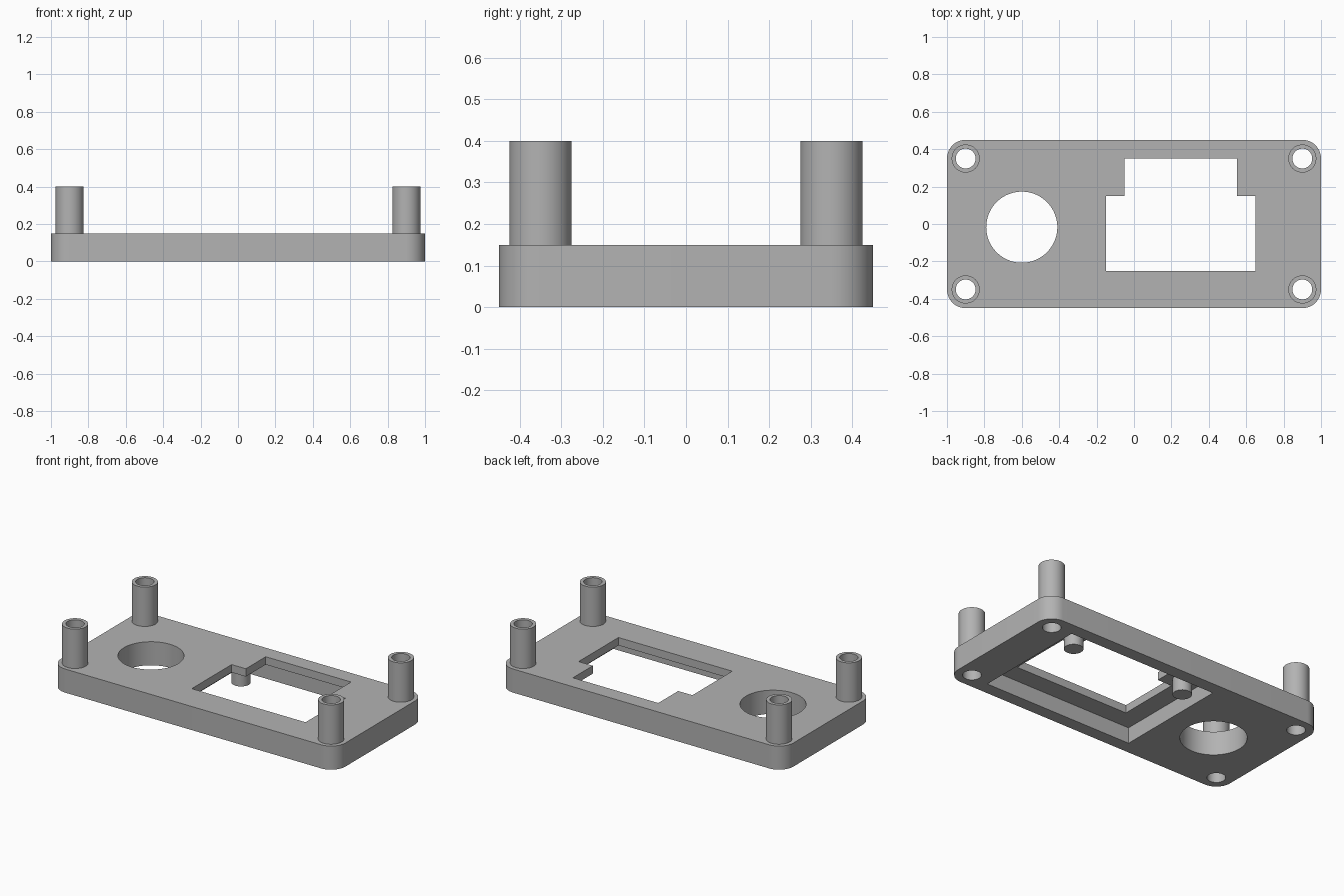
import bpy, bmesh
from math import cos, sin, pi, radians

cube = bpy.data.objects.get("Cube")
if cube:
    bpy.data.objects.remove(cube, do_unlink=True)

grey = bpy.data.materials.new("plain grey")
grey.use_nodes = True
COLOUR = (0.45, 0.45, 0.45, 1)
grey.diffuse_color = COLOUR
grey.node_tree.nodes["Principled BSDF"].inputs["Base Color"].default_value = COLOUR

PLATE_TOP, POST_TOP, SKIN = 0.15, 0.40, 0.10
POST_X, POST_Y, BORE, POST_R = 0.9, 0.35, 0.053, 0.075
WINDOW_X = 0.25


def circle(x, y, r, n=64):
    return [(x + r * cos(2 * pi * i / n), y + r * sin(2 * pi * i / n)) for i in range(n)]


def rectangle(x0, x1, y0, y1):
    return [(x0, y0), (x1, y0), (x1, y1), (x0, y1)]


def rounded_rectangle(hx, hy, r, n=12):
    points = []
    for k, (sx, sy) in enumerate([(1, 1), (-1, 1), (-1, -1), (1, -1)]):
        for i in range(n + 1):
            a = (k + i / n) * pi / 2
            points.append((sx * (hx - r) + r * cos(a), sy * (hy - r) + r * sin(a)))
    return points


def add_object(name, bm):
    mesh = bpy.data.meshes.new(name)
    bmesh.ops.recalc_face_normals(bm, faces=bm.faces)
    bm.to_mesh(mesh)
    bm.free()
    mesh.materials.append(grey)
    obj = bpy.data.objects.new(name, mesh)
    bpy.context.collection.objects.link(obj)
    return obj


def prism(name, outline, z0, z1):
    bm = bmesh.new()
    face = bm.faces.new([bm.verts.new((x, y, z0)) for x, y in outline])
    side = bmesh.ops.extrude_face_region(bm, geom=[face], use_keep_orig=True)
    moved = [v for v in side["geom"] if isinstance(v, bmesh.types.BMVert)]
    bmesh.ops.translate(bm, verts=moved, vec=(0, 0, z1 - z0))
    return add_object(name, bm)


def tube(name, x, y, outer, inner, z0, z1, n=64):
    bm = bmesh.new()
    rings = [[bm.verts.new((px, py, z)) for px, py in circle(x, y, r, n)]
             for r, z in [(outer, z0), (outer, z1), (inner, z1), (inner, z0)]]
    for a, b in zip(rings, rings[1:] + rings[:1]):
        for i in range(n):
            j = (i + 1) % n
            bm.faces.new((a[i], a[j], b[j], b[i]))
    return add_object(name, bm)


def smooth(obj):
    bpy.ops.object.select_all(action="DESELECT")
    obj.select_set(True)
    bpy.context.view_layer.objects.active = obj
    bpy.ops.object.shade_smooth_by_angle(angle=radians(30))


# Base plate with rounded corners
plate = prism("base_plate", rounded_rectangle(1.0, 0.45, 0.1), 0, PLATE_TOP)

# Stepped window, mirrored about its own centre line
half = [(0.4, -0.25), (0.4, 0.15), (0.3, 0.15), (0.3, 0.35)]
window = [(WINDOW_X + x, y) for x, y in half]
window += [(WINDOW_X - x, y) for x, y in reversed(half)]

# Openings: underside pocket, window, round hole and screw bores
cutters = [
    prism("pocket_cutter", rectangle(WINDOW_X - 0.52, WINDOW_X + 0.52, -0.37, 0.37), -0.1, SKIN),
    prism("window_cutter", window, -0.2, 0.3),
    prism("round_hole_cutter", circle(-0.6, -0.017, 0.19, 96), -0.2, 0.3),
]
corners = [(sx * POST_X, sy * POST_Y) for sx in (-1, 1) for sy in (-1, 1)]
for x, y in corners:
    cutters.append(prism("bore_cutter", circle(x, y, BORE), -0.2, 0.3))

bpy.context.view_layer.objects.active = plate
for cutter in cutters:
    cutter.hide_render = True
    mod = plate.modifiers.new("cut", "BOOLEAN")
    mod.operation, mod.solver, mod.object = "DIFFERENCE", "EXACT", cutter
    bpy.ops.object.modifier_apply(modifier=mod.name)
for cutter in cutters:
    bpy.data.objects.remove(cutter, do_unlink=True)
smooth(plate)

# Hollow corner posts
for x, y in corners:
    name = ("back" if y > 0 else "front") + ("_left" if x > 0 else "_right") + "_post"
    smooth(tube(name, x, y, POST_R, BORE, PLATE_TOP, POST_TOP))

# Locating pegs hanging inside the pocket
for side, name in ((1, "left_peg"), (-1, "right_peg")):
    smooth(prism(name, circle(WINDOW_X + side * 0.4, 0.245, 0.055, 48), 0, SKIN))
